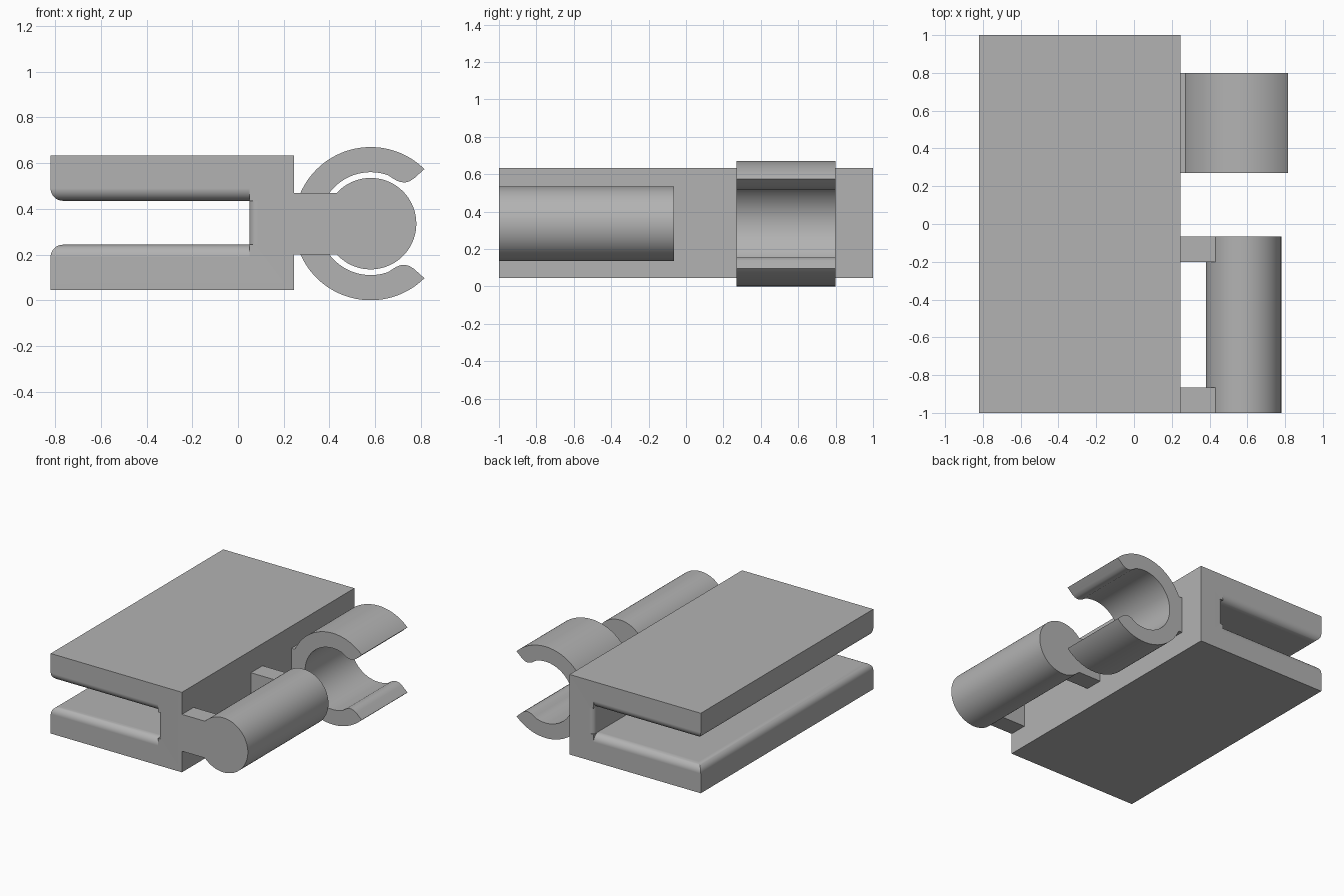
import bpy
import bmesh
from math import radians, sin, cos, asin, degrees

if "Cube" in bpy.data.objects:
    bpy.data.objects.remove(bpy.data.objects["Cube"])

# Material
GREY = (0.45, 0.45, 0.45, 1.0)
grey = bpy.data.materials.new("plain grey")
grey.use_nodes = True
grey.diffuse_color = GREY
grey.node_tree.nodes["Principled BSDF"].inputs["Base Color"].default_value = GREY

# Shared dimensions
LEFT, WALL, RIGHT = -0.82, 0.05, 0.245
BOTTOM, SLOT_LOW, SLOT_HIGH, TOP = 0.045, 0.243, 0.435, 0.632
CX, CZ = 0.58, 0.335
ROD_R, CLIP_R, BORE_R = 0.2, 0.335, 0.225
ARM = 0.135


def make_object(name, bm):
    bmesh.ops.recalc_face_normals(bm, faces=bm.faces)
    mesh = bpy.data.meshes.new(name)
    bm.to_mesh(mesh)
    bm.free()
    mesh.materials.append(grey)
    obj = bpy.data.objects.new(name, mesh)
    bpy.context.collection.objects.link(obj)
    return obj


def extrude(name, profile, y0, y1):
    """Solid from an (x, z) profile swept along y."""
    bm = bmesh.new()
    face = bm.faces.new([bm.verts.new((x, y0, z)) for x, z in profile])
    result = bmesh.ops.extrude_face_region(bm, geom=[face])
    verts = [v for v in result["geom"] if isinstance(v, bmesh.types.BMVert)]
    bmesh.ops.translate(bm, verts=verts, vec=(0, y1 - y0, 0))
    return make_object(name, bm)


def box(name, x0, x1, y0, y1, z0, z1):
    return extrude(name, [(x0, z0), (x1, z0), (x1, z1), (x0, z1)], y0, y1)


def round_edges(obj, radius, rule):
    """Fillet the edges whose two end points satisfy the rule."""
    bm = bmesh.new()
    bm.from_mesh(obj.data)
    edges = [e for e in bm.edges if rule(e.verts[0].co, e.verts[1].co)]
    bmesh.ops.bevel(bm, geom=edges, offset=radius, segments=8,
                    profile=0.5, affect='EDGES')
    bm.to_mesh(obj.data)
    bm.free()


def activate(obj):
    bpy.ops.object.select_all(action='DESELECT')
    obj.select_set(True)
    bpy.context.view_layer.objects.active = obj


def union(obj, others):
    activate(obj)
    for other in others:
        mod = obj.modifiers.new("join", 'BOOLEAN')
        mod.operation, mod.solver, mod.object = 'UNION', 'EXACT', other
        bpy.ops.object.modifier_apply(modifier=mod.name)
        bpy.data.objects.remove(other)


def finish(obj):
    activate(obj)
    bpy.ops.object.shade_smooth_by_angle(angle=radians(30))
    mod = obj.modifiers.new("even shading", 'WEIGHTED_NORMAL')
    mod.keep_sharp = True


def arc(radius, start, end, steps):
    angles = [radians(start + (end - start) * i / steps) for i in range(steps + 1)]
    return [(CX + radius * cos(a), CZ + radius * sin(a)) for a in angles]


# Slotted body: spine, filleted web and two plates with rounded slot edges
def plate(name, z0, z1, inner):
    obj = box(name, LEFT, WALL, -1, 1, z0, z1)

    def slot_rim(a, b):
        on_slot = abs(a.z - inner) < 1e-4 and abs(b.z - inner) < 1e-4
        return on_slot and min(a.x, b.x) < WALL - 0.1
    round_edges(obj, 0.055, slot_rim)
    return obj


body = box("body", WALL, RIGHT, -1, 1, SLOT_HIGH, TOP)
lower_spine = box("lower_spine", WALL, RIGHT, -1, 1, BOTTOM, SLOT_LOW)
web = box("web", WALL, RIGHT, -1, 1, SLOT_LOW, SLOT_HIGH)
round_edges(web, 0.035, lambda a, b: abs(a.z - b.z) > 0.1 and a.x < WALL + 0.01)
union(body, [web, lower_spine,
             plate("upper_plate", SLOT_HIGH, TOP, SLOT_HIGH),
             plate("lower_plate", BOTTOM, SLOT_LOW, SLOT_LOW)])
finish(body)

# Hinge rod carried on two arms
rod = extrude("hinge_rod", arc(ROD_R, 0, 360, 72)[:-1], -1, -0.065)
union(rod, [box("arm", RIGHT, CX - 0.05, y, y + 0.135, CZ - ARM, CZ + ARM)
            for y in (-1, -0.2)])
finish(rod)

# Snap clip: open ring with a neck and rounded, flared lips
neck = 180 - degrees(asin(ARM / CLIP_R))
lip = [(0.67, 0.538), (0.69, 0.525), (0.71, 0.517), (0.73, 0.515),
       (0.75, 0.52), (0.77, 0.533)]
upper = arc(CLIP_R, 45.4, neck, 36) + [(RIGHT, CZ + ARM)]
lower = [(x, 2 * CZ - z) for x, z in reversed(upper)]
lower_lip = [(x, 2 * CZ - z) for x, z in reversed(lip)]
bore = arc(BORE_R, -70, -290, 60)
clip = extrude("snap_clip", upper + lower + lower_lip + bore + lip, 0.27, 0.8)
finish(clip)
